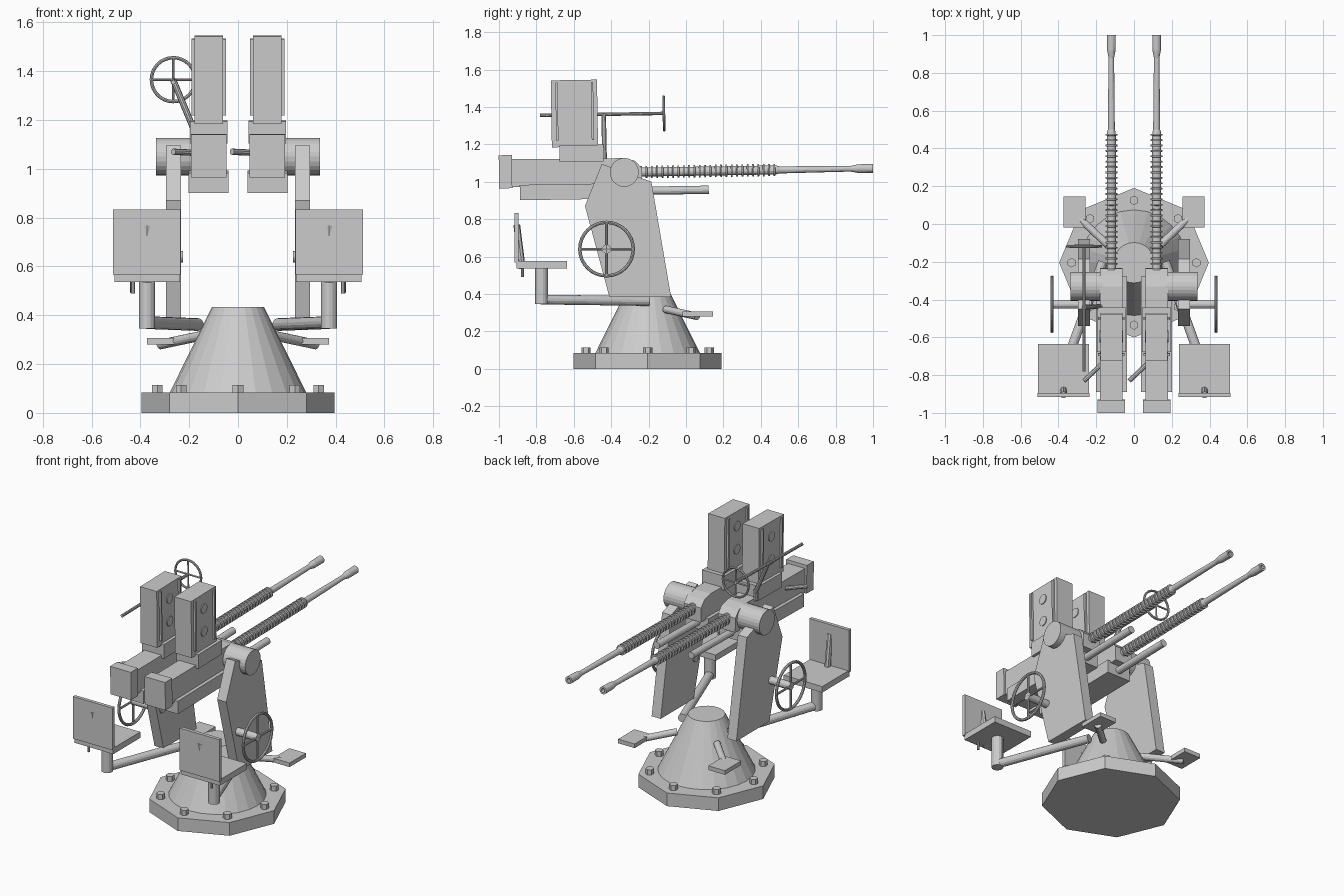
import bpy, bmesh, math
from mathutils import Vector, Matrix

if "Cube" in bpy.data.objects:
    bpy.data.objects.remove(bpy.data.objects["Cube"])

PIVOT = Vector((0, -0.33, 1.05))
TILT = Matrix.Translation(PIVOT) @ Matrix.Rotation(0.016, 4, 'X') @ Matrix.Translation(-PIVOT)
FLAT = Matrix.Identity(4)


def finish(name, bm, m=FLAT):
    bmesh.ops.recalc_face_normals(bm, faces=bm.faces)
    bm.transform(m)
    me = bpy.data.meshes.new(name)
    bm.to_mesh(me)
    bm.free()
    ob = bpy.data.objects.new(name, me)
    bpy.context.collection.objects.link(ob)
    return ob


def box(name, xs, ys, zs, m=FLAT):
    bm = bmesh.new()
    c = [(a + b) / 2 for a, b in (xs, ys, zs)]
    s = [abs(b - a) for a, b in (xs, ys, zs)]
    bmesh.ops.create_cube(bm, size=1, matrix=Matrix.Translation(c) @ Matrix.Diagonal((*s, 1)))
    return finish(name, bm, m)


def rod(name, a, b, r, r2=None, n=14, m=FLAT, turn=0):
    a, b = Vector(a), Vector(b)
    d = b - a
    bm = bmesh.new()
    mat = (Matrix.Translation((a + b) / 2) @ d.to_track_quat('Z', 'Y').to_matrix().to_4x4()
           @ Matrix.Rotation(turn, 4, 'Z'))
    bmesh.ops.create_cone(bm, cap_ends=True, segments=n, radius1=r, radius2=r if r2 is None else r2,
                          depth=d.length, matrix=mat)
    return finish(name, bm, m)


def plate(name, pts, x0, x1, m=FLAT):
    # extrude a (y, z) profile along x
    bm = bmesh.new()
    f = bm.faces.new([bm.verts.new((x0, y, z)) for y, z in pts])
    ext = bmesh.ops.extrude_face_region(bm, geom=[f])['geom']
    bmesh.ops.translate(bm, vec=(x1 - x0, 0, 0), verts=[v for v in ext if isinstance(v, bmesh.types.BMVert)])
    return finish(name, bm, m)


def lathe(name, prof, x, z, n=14, m=FLAT):
    # revolve a (y, radius) profile about a line along y
    bm = bmesh.new()
    vs = [bm.verts.new((x, y, z + r)) for y, r in prof]
    es = [bm.edges.new(p) for p in zip(vs, vs[1:])]
    bmesh.ops.spin(bm, geom=vs + es, cent=(x, 0, z), axis=(0, 1, 0), angle=math.tau, steps=n)
    bmesh.ops.remove_doubles(bm, verts=bm.verts, dist=1e-5)
    return finish(name, bm, m)


def wheel(name, c, axis, R, r, m=FLAT):
    # rim with two crossing spokes
    bpy.ops.mesh.primitive_torus_add(major_radius=R, minor_radius=r, major_segments=32, minor_segments=8)
    ob = bpy.context.object
    ob.name = name + "_rim"
    ob.data.transform(m @ Matrix.Translation(c) @ Vector(axis).to_track_quat('Z', 'Y').to_matrix().to_4x4())
    c = Vector(c)
    side = Vector((0, 1, 0)) if abs(axis[0]) > 0.5 else Vector((1, 0, 0))
    for d in (side, Vector((0, 0, 1))):
        rod(name + "_spoke", c - d * R, c + d * R, r * 0.75, n=8, m=m)


# base plate, bolts and pedestal
CY = -0.205
rod("base_plate", (0, CY, 0), (0, CY, 0.083), 0.396, n=8)
for i in range(8):
    a = i * math.pi / 4
    x, y = 0.33 * math.cos(a), CY + 0.33 * math.sin(a)
    rod("base_bolt", (x, y, 0.07), (x, y, 0.115), 0.025, n=6)
rod("pedestal_cone", (0, CY, 0.083), (0, CY, 0.433), 0.28, 0.107, n=24)

for s in (1, -1):
    # side bracket with trunnion
    plate("side_bracket", [(-0.45, 1.095), (-0.54, 0.87), (-0.41, 0.385), (-0.08, 0.385), (-0.185, 1.0)],
          s * 0.233, s * 0.296)
    rod("trunnion", (s * 0.17, -0.33, 1.05), (s * 0.335, -0.33, 1.05), 0.077, n=24)

    # handwheel and its axle
    rod("handwheel_axle", (s * 0.226, -0.425, 0.64), (s * 0.44, -0.425, 0.64), 0.024)
    wheel("handwheel", (s * 0.434, -0.425, 0.64), (1, 0, 0), 0.143, 0.009)

    # seat on its arm
    rod("seat_arm", (s * 0.165, -0.2, 0.362), (s * 0.373, -0.775, 0.37), 0.026)
    rod("seat_post", (s * 0.373, -0.772, 0.346), (s * 0.373, -0.772, 0.545), 0.034)
    box("seat_pan", (s * 0.238, s * 0.507), (-0.905, -0.635), (0.537, 0.575))
    box("seat_back", (s * 0.235, s * 0.512), (-0.917, -0.895), (0.567, 0.833))
    rod("seat_back_brace", (s * 0.373, -0.875, 0.535), (s * 0.373, -0.905, 0.77), 0.018, n=8)
    rod("seat_lever", (s * 0.43, -0.875, 0.49), (s * 0.43, -0.875, 0.54), 0.008, n=8)

    # foot rest
    rod("footrest_arm", (s * 0.14, -0.11, 0.318), (s * 0.32, 0.06, 0.28), 0.02)
    box("footrest_pad", (s * 0.257, s * 0.373), (-0.018, 0.145), (0.28, 0.306))

    # gun body
    x = s * 0.12
    plate("gun_receiver", [(-0.94, 0.98), (-0.94, 1.13), (-0.33, 1.126), (-0.27, 1.11), (-0.235, 1.07), (-0.235, 0.98)],
          x - 0.06, x + 0.06, TILT)
    box("gun_rear_block", (x - 0.072, x + 0.072), (-1.0, -0.93), (0.975, 1.152), TILT)
    box("gun_cradle", (x - 0.082, x + 0.082), (-0.89, -0.28), (0.91, 0.992), TILT)
    rod("recoil_tube", (x, -0.4, 0.95), (x, 0.12, 0.95), 0.022, m=TILT)
    rod("cocking_handle", (x - 0.05, -0.74, 1.072), (x - 0.145, -0.83, 1.078), 0.013, n=10, m=TILT)

    # magazine with rails and discs
    box("magazine_well", (x - 0.077, x + 0.077), (-0.675, -0.44), (1.11, 1.2), TILT)
    box("magazine", (x - 0.058, x + 0.058), (-0.715, -0.468), (1.19, 1.548), TILT)
    for t in (1, -1):
        for y in (-0.685, -0.495):
            box("magazine_rail", (x + t * 0.055, x + t * 0.07), (y - 0.006, y + 0.006), (1.225, 1.537), TILT)
        for z in (1.31, 1.455):
            rod("magazine_disc", (x + t * 0.05, -0.59, z), (x + t * 0.063, -0.59, z), 0.03, n=16, m=TILT)

    # barrel with recoil spring and flared muzzle
    prof = [(-0.3, 0), (-0.3, 0.024)]
    for i in range(26):
        y = -0.24 + i * 0.0285
        prof += [(y - 0.005, 0.024), (y - 0.004, 0.033), (y + 0.004, 0.033), (y + 0.005, 0.024)]
    prof += [(0.49, 0.022), (0.5, 0.019), (0.88, 0.015), (0.92, 0.023), (1.0, 0.024),
             (1.0, 0.012), (0.95, 0.012), (0.95, 0)]
    lathe("barrel", prof, x, 1.05, m=TILT)

# ring sight with rod and support on the left gun
wheel("ring_sight", (-0.265, -0.113, 1.362), (0, 1, 0), 0.09, 0.007, TILT)
rod("sight_rod", (-0.265, -0.775, 1.362), (-0.265, -0.11, 1.362), 0.009, n=10, m=TILT)
rod("sight_support", (-0.265, -0.435, 1.365), (-0.18, -0.435, 1.16), 0.013, n=10, m=TILT)
rod("sight_foot", (-0.18, -0.435, 1.175), (-0.18, -0.435, 1.11), 0.013, n=10, m=TILT)
